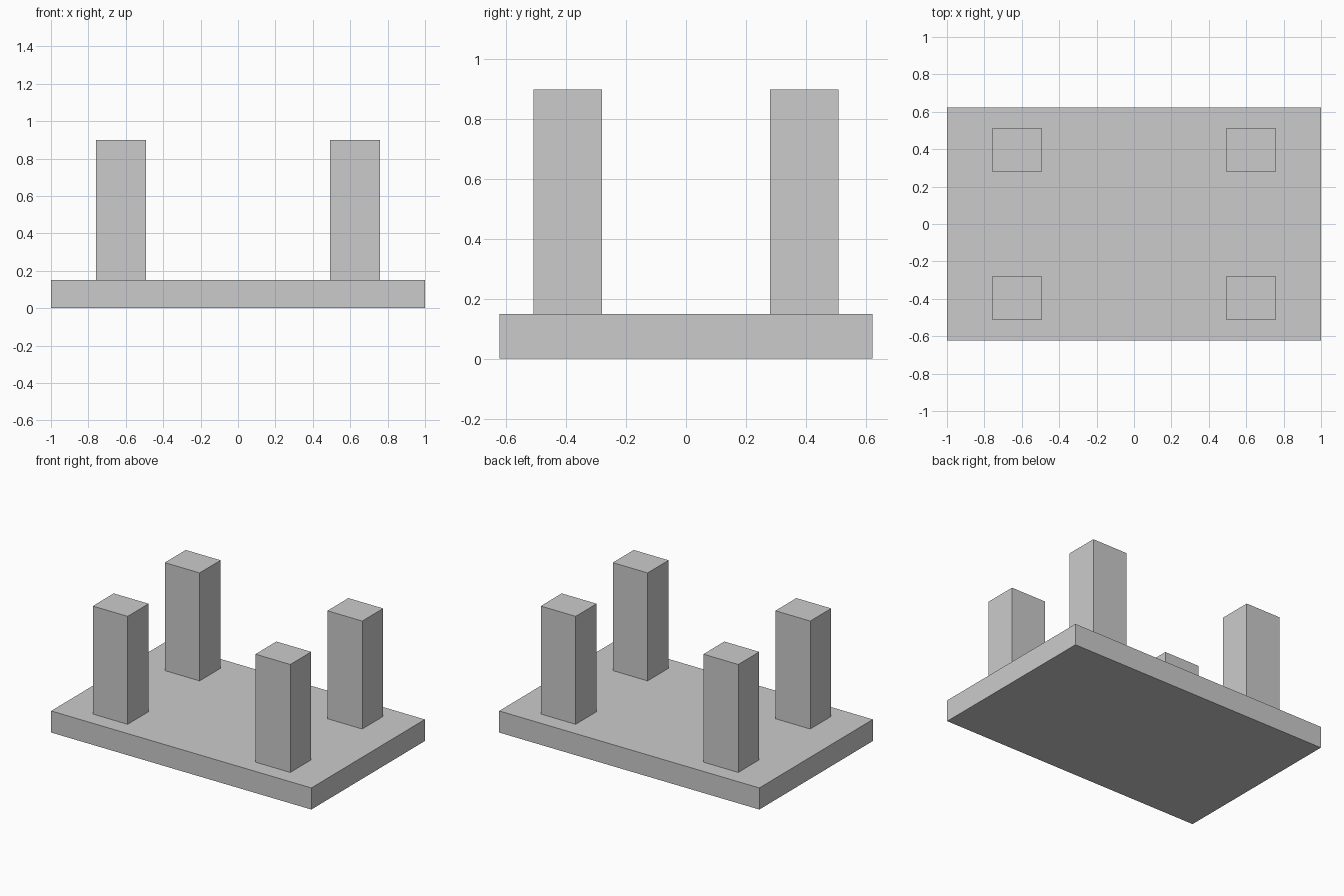
import bpy

if "Cube" in bpy.data.objects:
    bpy.data.objects.remove(bpy.data.objects["Cube"])


def box(name, center, size):
    """Add a box with its dimensions baked into the mesh."""
    bpy.ops.mesh.primitive_cube_add(size=1, location=center)
    obj = bpy.context.object
    obj.name = name
    obj.scale = size
    bpy.ops.object.transform_apply(location=False, rotation=False, scale=True)
    return obj


BASE_H = 0.15
TOP_Z = 0.90

# Flat slab
box("base_slab", (0, 0, BASE_H / 2), (2.0, 1.246, BASE_H))

# Four upright posts standing on the slab
for x_name, sx in (("left", -1), ("right", 1)):
    for y_name, sy in (("front", -1), ("back", 1)):
        box(f"{y_name}_{x_name}_post",
            (sx * 0.625, sy * 0.395, (BASE_H + TOP_Z) / 2),
            (0.268, 0.23, TOP_Z - BASE_H))
